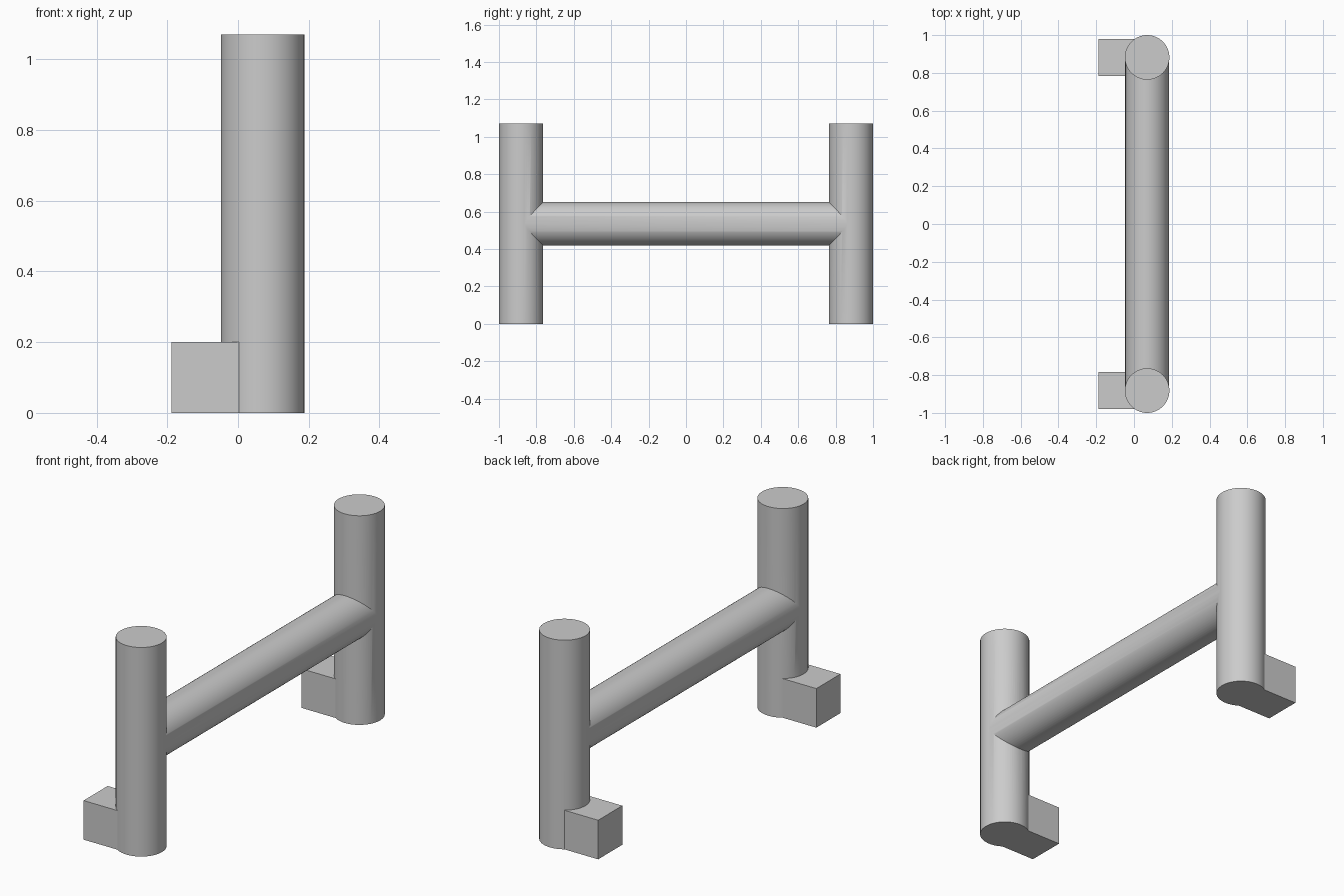
import bpy
from math import radians

if "Cube" in bpy.data.objects:
    bpy.data.objects.remove(bpy.data.objects["Cube"])

POST_X, POST_Y = 0.0695, 0.882
POST_R, BAR_R = 0.118, 0.116
HEIGHT = 1.07


def cylinder(name, radius, length, loc, rot=(0, 0, 0)):
    bpy.ops.mesh.primitive_cylinder_add(vertices=64, radius=radius, depth=length,
                                        location=loc, rotation=rot)
    obj = bpy.context.object
    obj.name = name
    return obj


def box(name, size, loc):
    bpy.ops.mesh.primitive_cube_add(size=1, location=loc)
    obj = bpy.context.object
    obj.name = name
    obj.scale = size
    bpy.ops.object.transform_apply(location=False, rotation=False, scale=True)
    return obj


# Crossbar running between the post centres
frame = cylinder("handle_frame", BAR_R, 2 * POST_Y, (POST_X, 0, HEIGHT / 2),
                 (radians(90), 0, 0))

# Upright posts and their square mounting feet at each end
parts = []
for side, label in ((-1, "front"), (1, "back")):
    y = side * POST_Y
    parts.append(cylinder(label + "_post", POST_R, HEIGHT, (POST_X, y, HEIGHT / 2)))
    x0, x1 = -0.1885, POST_X
    parts.append(box(label + "_foot", (x1 - x0, 0.195, 0.2),
                     ((x0 + x1) / 2, y, 0.1)))

# Fuse everything into one clean shell
bpy.context.view_layer.objects.active = frame
for part in parts:
    mod = frame.modifiers.new("union", 'BOOLEAN')
    mod.operation = 'UNION'
    mod.solver = 'EXACT'
    mod.object = part
    bpy.ops.object.modifier_apply(modifier=mod.name)
for part in parts:
    bpy.data.objects.remove(part)

# Smooth round walls, crisp edges
bpy.ops.object.select_all(action='DESELECT')
frame.select_set(True)
bpy.context.view_layer.objects.active = frame
bpy.ops.object.shade_smooth_by_angle(angle=radians(30))
